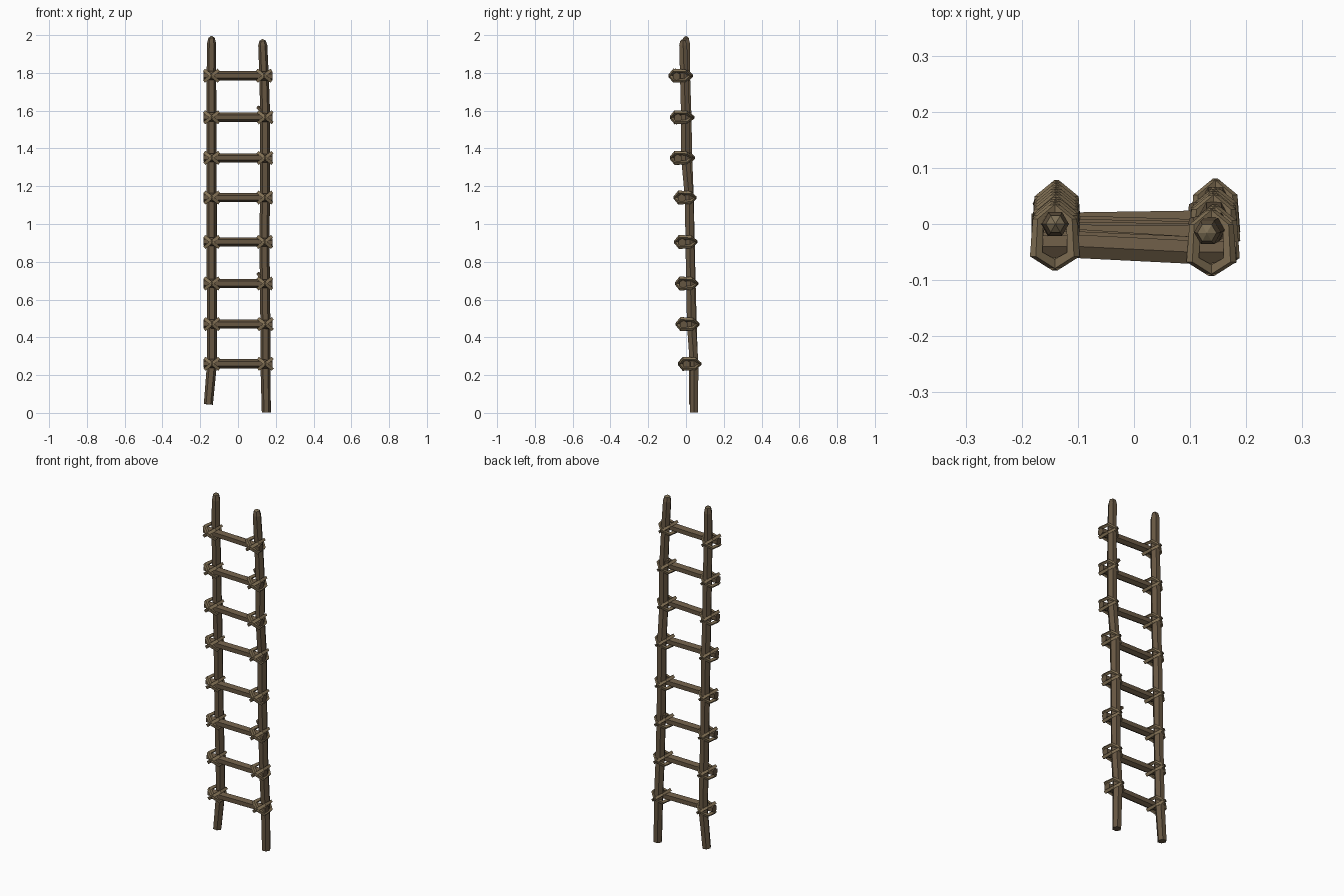
import bpy, bmesh, math
from mathutils import Vector

if "Cube" in bpy.data.objects:
    bpy.data.objects.remove(bpy.data.objects["Cube"])


def material(name, rgb):
    m = bpy.data.materials.new(name)
    m.diffuse_color = (*rgb, 1)
    m.use_nodes = True
    m.node_tree.nodes["Principled BSDF"].inputs["Base Color"].default_value = m.diffuse_color
    return m


WOOD = material("brown wood", (0.135, 0.095, 0.055))
ROPE = material("tan lashing", (0.235, 0.172, 0.095))
CUT = material("pale cut wood", (0.20, 0.155, 0.09))


def tube(name, path, radii, mat, sides=6, closed=False, ref=(0, 1, 0), tip=0.0, turn=0.0):
    """Low-poly tube along a path; tip adds a blunt point at the last end."""
    bm = bmesh.new()
    pts = [Vector(p) for p in path]
    n = len(pts)
    rings = []
    for i, p in enumerate(pts):
        if closed:
            d = pts[(i + 1) % n] - pts[i - 1]
        else:
            d = pts[min(i + 1, n - 1)] - pts[max(i - 1, 0)]
        d.normalize()
        u = Vector(ref).cross(d).normalized()
        v = d.cross(u)
        ring = []
        for k in range(sides):
            a = math.tau * k / sides + turn
            ring.append(bm.verts.new(p + (u * math.cos(a) + v * math.sin(a)) * radii[i]))
        rings.append(ring)
    for i in range(n if closed else n - 1):
        a, b = rings[i], rings[(i + 1) % n]
        for k in range(sides):
            j = (k + 1) % sides
            bm.faces.new((a[k], a[j], b[j], b[k]))
    if not closed:
        bm.faces.new(rings[0][::-1])
        if tip:
            apex = bm.verts.new(pts[-1] + (pts[-1] - pts[-2]).normalized() * tip)
            for k in range(sides):
                f = bm.faces.new((rings[-1][k], rings[-1][(k + 1) % sides], apex))
                f.material_index = 1
        else:
            bm.faces.new(rings[-1])
    bmesh.ops.recalc_face_normals(bm, faces=bm.faces)
    me = bpy.data.meshes.new(name)
    bm.to_mesh(me)
    bm.free()
    me.materials.append(mat)
    me.materials.append(CUT)
    ob = bpy.data.objects.new(name, me)
    bpy.context.collection.objects.link(ob)
    return ob


# Joint heights and pole positions at each rung: (z, left x, left y, right x, right y)
joints = [
    (0.26, -0.138, 0.040, 0.145, 0.043),
    (0.47, -0.138, 0.034, 0.145, 0.028),
    (0.685, -0.139, 0.028, 0.142, 0.024),
    (0.905, -0.139, 0.023, 0.141, 0.020),
    (1.14, -0.139, 0.018, 0.142, 0.017),
    (1.35, -0.139, 0.010, 0.143, -0.003),
    (1.565, -0.140, 0.006, 0.144, -0.003),
    (1.785, -0.141, 0.000, 0.138, -0.010),
]

# Side poles
left = [(-0.157, 0.036, 0.045)] + [(j[1], j[2], j[0]) for j in joints] + \
       [(-0.140, 0.000, 1.955), (-0.140, 0.000, 1.985)]
right = [(0.150, 0.042, 0.002)] + [(j[3], j[4], j[0]) for j in joints] + \
        [(0.131, -0.015, 1.945), (0.130, -0.016, 1.97)]
radii = [0.024] + [0.0265] * 7 + [0.025, 0.024, 0.017]
tube("left_pole", left, radii, WOOD, tip=0.012)
tube("right_pole", right, radii, WOOD, tip=0.010)


def lashing(name, x, y, z, slope):
    """Rope loop round pole and rung, lying in a diagonal plane."""
    loop = [(-0.054, 0.0), (-0.034, 0.042), (0.026, 0.038),
            (0.052, 0.0), (0.026, -0.038), (-0.034, -0.042)]
    c, s = math.cos(slope), math.sin(slope)
    path = [(x + w * c, y + d, z + w * s) for d, w in loop]
    tube(name, path, [0.012, 0.012, 0.010, 0.009, 0.010, 0.012], ROPE,
         sides=4, closed=True, ref=(-s, 0, c), turn=math.pi / 4)


# Rungs in front of the poles, with a crossed lashing at each end
for i, (z, lx, ly, rx, ry) in enumerate(joints):
    yl, yr = ly - 0.040, ry - 0.040
    tube(f"rung_{i + 1}", [(-0.182, yl, z + 0.002), (-0.1, yl, z), (0, (yl + yr) / 2, z),
                           (0.1, yr, z), (0.182, yr, z - 0.003)],
         [0.022, 0.024, 0.024, 0.024, 0.022], WOOD)
    for side, x, y in (("left", lx, ly - 0.02), ("right", rx, ry - 0.02)):
        for tag, slope in (("rising", 0.66), ("falling", -0.66)):
            lashing(f"{side}_{tag}_lashing_{i + 1}", x, y, z, slope)

# Broken twig stubs on the right pole
for i, (z, y) in enumerate(((0.71, 0.024), (1.59, -0.002))):
    tube(f"twig_stub_{i + 1}", [(0.140, y, z), (0.102, y + 0.006, z + 0.030)],
         [0.020, 0.009], WOOD, sides=5)
